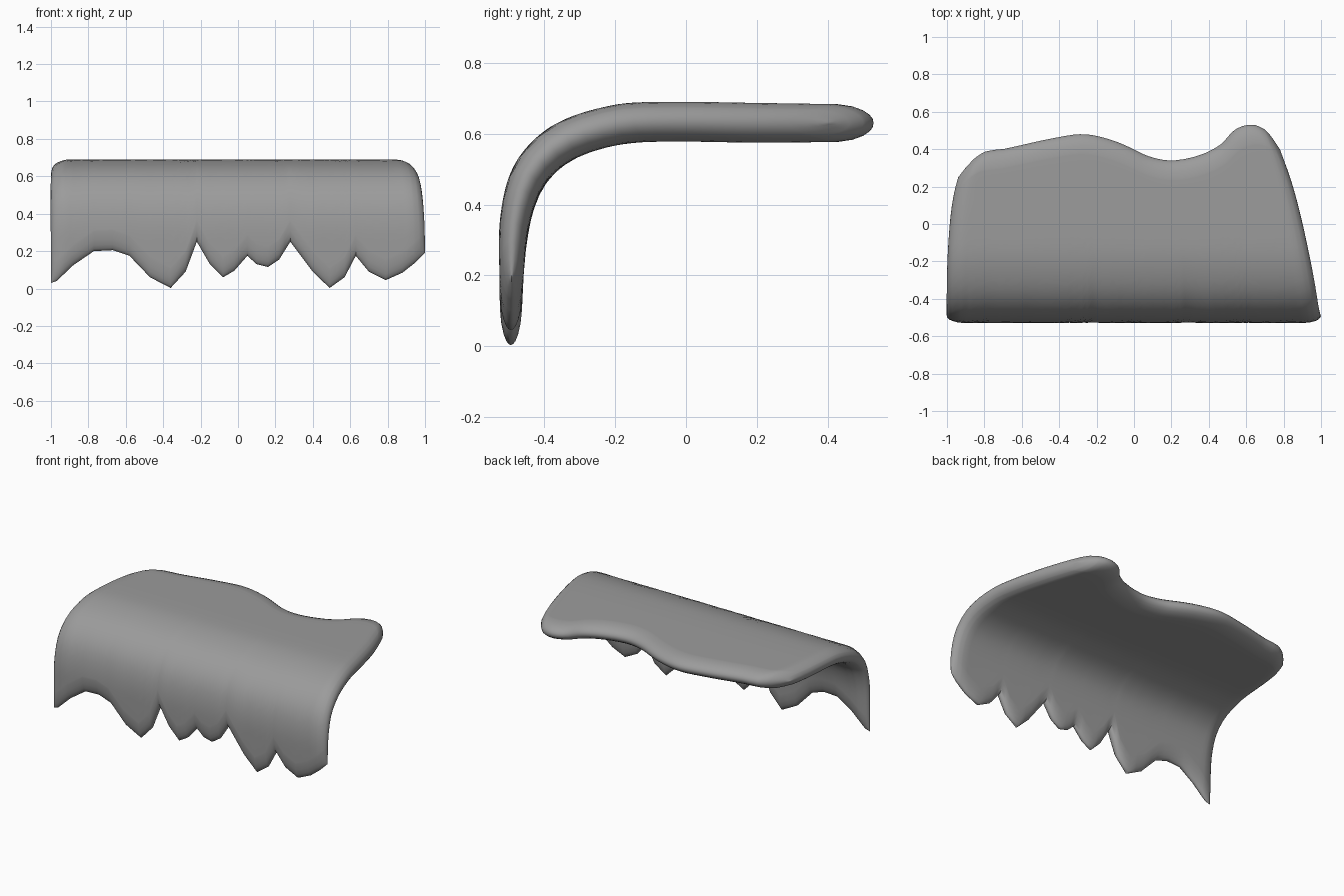
import bpy, bmesh
from math import sqrt, radians

cube = bpy.data.objects.get("Cube")
if cube:
    bpy.data.objects.remove(cube, do_unlink=True)


def find(keys, x):
    i = 0
    while i < len(keys) - 2 and x > keys[i + 1]:
        i += 1
    return i


def linear(table, x):
    keys = [p[0] for p in table]
    i = find(keys, x)
    (a, va), (b, vb) = table[i], table[i + 1]
    return va + (vb - va) * (x - a) / (b - a)


def smooth(table, x, col=1):
    """Smooth interpolation through the rows of a table."""
    keys = [p[0] for p in table]
    x = min(max(x, keys[0]), keys[-1])
    i = find(keys, x)

    def slope(k):
        lo, hi = max(k - 1, 0), min(k + 1, len(keys) - 1)
        return (table[hi][col] - table[lo][col]) / (keys[hi] - keys[lo])

    w = keys[i + 1] - keys[i]
    t = (x - keys[i]) / w
    a, b = table[i][col], table[i + 1][col]
    return (a * (2*t**3 - 3*t*t + 1) + b * (3*t*t - 2*t**3)
            + w * (slope(i) * (t**3 - 2*t*t + t) + slope(i + 1) * (t**3 - t*t)))


# Bent centre line: length along it, y, z, half thickness
BEND = [(0, -.495, 0, .029), (.2, -.493, .2, .034), (.36, -.483, .36, .042),
        (.5, -.44, .49, .05), (.62, -.35, .575, .055), (.78, -.2, .625, .056),
        (.92, -.06, .634, .056), (1.18, .2, .631, .056), (1.51, .53, .63, .052)]
# Hanging drips: x, lower edge height
DRIPS = [(-1, .03), (-.97, .04), (-.88, .125), (-.77, .2), (-.67, .205),
         (-.58, .175), (-.47, .06), (-.36, .003), (-.28, .09), (-.22, .25),
         (-.15, .13), (-.08, .06), (-.02, .095), (.05, .175), (.1, .13),
         (.16, .115), (.22, .155), (.28, .25), (.4, .09), (.49, .003),
         (.57, .06), (.63, .175), (.7, .09), (.79, .045), (.88, .085),
         (.95, .14), (1, .19)]
# Wavy back edge: x, y
BACK = [(-1, .25), (-.95, .335), (-.88, .388), (-.78, .4), (-.5, .455),
        (-.3, .48), (-.12, .445), (.1, .362), (.26, .34), (.45, .37),
        (.6, .425), (.72, .5), (.83, .53), (.9, .525), (.96, .49), (1, .4)]
# Half width along the bend on each side
LEFT = [(0, 1), (.36, .996), (.62, .972), (.92, .915), (1.18, .85),
        (1.38, .78), (1.51, .73)]
RIGHT = [(0, 1), (.7, 1), (.98, .985), (1.13, .965), (1.23, .94), (1.37, .9)]

ROUND = .11
RIM = [0, .003, .012, .03, .06, .1]
SPANS = 20


def rounded(d, r=ROUND):
    return sqrt(max(0, 1 - (1 - min(d / r, 1)) ** 2))


# Columns follow the drip corners, with extra ones between and at the rims
xs = {p[0] for p in DRIPS}
xs |= {(a[0] + b[0]) / 2 for a, b in zip(DRIPS, DRIPS[1:])}
xs |= {side * (1 - r) for r in RIM for side in (-1, 1)}
xs = sorted({round(x, 3) for x in xs})

bm = bmesh.new()


def surface(sign):
    grid = []
    for x in xs:
        start, end = linear(DRIPS, x), smooth(BACK, x) + .98
        a, b = start + ROUND, end - ROUND
        path = [start + r for r in RIM]
        path += [a + (b - a) * k / SPANS for k in range(SPANS + 1)]
        path += [end - r for r in reversed(RIM)]
        column = []
        for s in path:
            y, z, h = (smooth(BEND, s, c) for c in (1, 2, 3))
            e = .01
            ty, tz = (smooth(BEND, s + e, c) - smooth(BEND, s - e, c) for c in (1, 2))
            n = sqrt(ty * ty + tz * tz)
            h *= rounded(s - start) * rounded(end - s) * rounded(1 - abs(x), .09)
            width = smooth(LEFT if x > 0 else RIGHT, s)
            column.append(bm.verts.new((x * width, y - sign * h * tz / n,
                                        z + sign * h * ty / n)))
        grid.append(column)
    for c, d in zip(grid, grid[1:]):
        for j in range(len(c) - 1):
            quad = (c[j], d[j], d[j + 1], c[j + 1])
            bm.faces.new(quad if sign > 0 else quad[::-1])


# Outer and inner skins meet at the rounded rim
surface(1)
surface(-1)
bmesh.ops.remove_doubles(bm, verts=bm.verts, dist=.0004)
bmesh.ops.recalc_face_normals(bm, faces=bm.faces)

mesh = bpy.data.meshes.new("dripping_slab")
bm.to_mesh(mesh)
bm.free()
slab = bpy.data.objects.new("dripping_slab", mesh)
bpy.context.collection.objects.link(slab)

grey = bpy.data.materials.new("plain_grey")
grey.use_nodes = True
colour = (.33, .33, .33, 1)
grey.diffuse_color = colour
grey.node_tree.nodes["Principled BSDF"].inputs["Base Color"].default_value = colour
mesh.materials.append(grey)

bpy.context.view_layer.objects.active = slab
slab.select_set(True)
bpy.ops.object.shade_smooth_by_angle(angle=radians(60))
